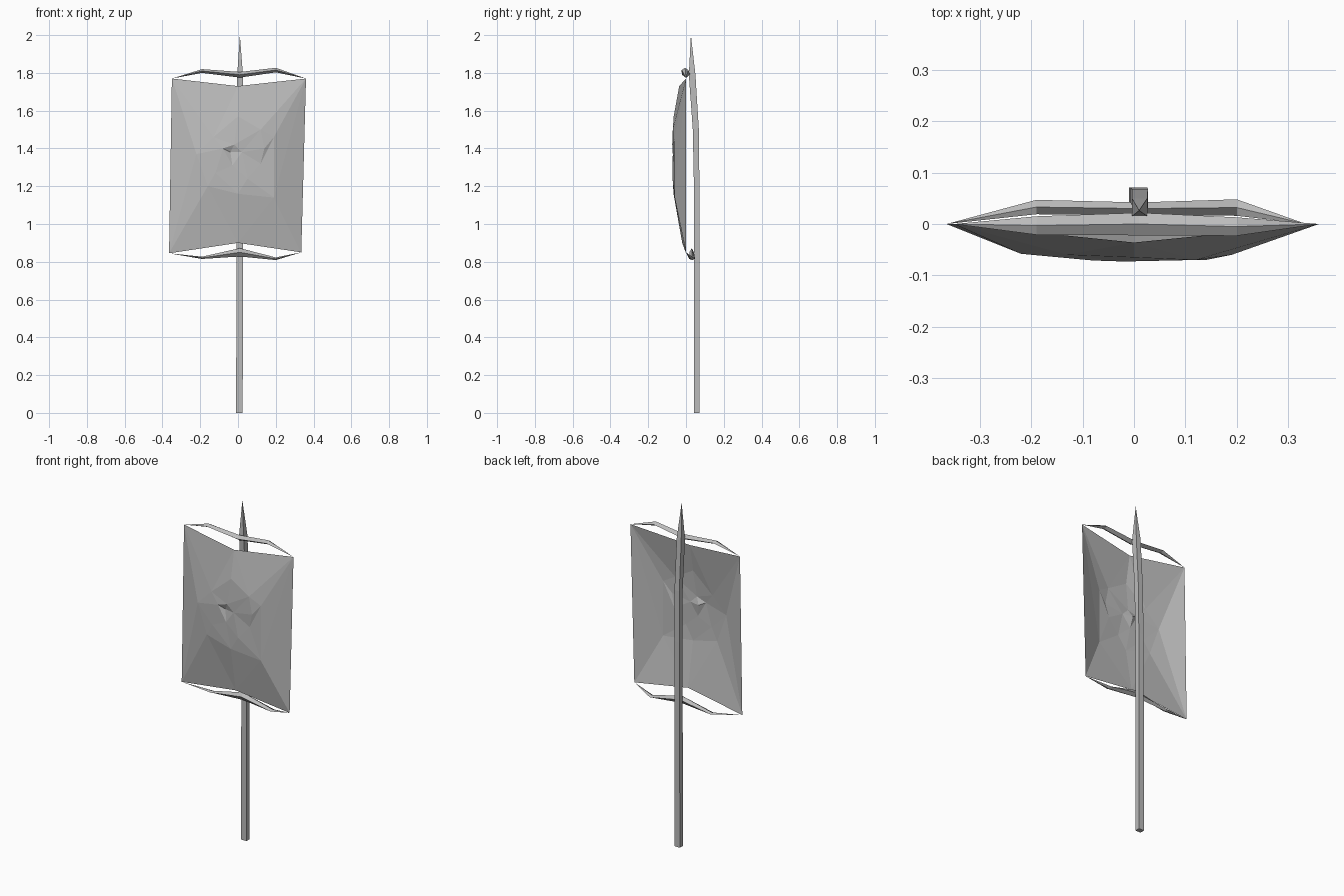
import bpy
from mathutils import Vector
from mathutils.geometry import delaunay_2d_cdt
import bmesh

cube = bpy.data.objects.get("Cube")
if cube:
    bpy.data.objects.remove(cube)

grey = bpy.data.materials.new("plain_grey")
grey.use_nodes = True
grey.diffuse_color = (0.5, 0.5, 0.5, 1)
grey.node_tree.nodes["Principled BSDF"].inputs["Base Color"].default_value = grey.diffuse_color


def add_object(name, verts, faces, solid=True):
    mesh = bpy.data.meshes.new(name)
    mesh.from_pydata(verts, [], faces)
    if solid:
        bm = bmesh.new()
        bm.from_mesh(mesh)
        bmesh.ops.recalc_face_normals(bm, faces=bm.faces)
        bm.to_mesh(mesh)
        bm.free()
    mesh.materials.append(grey)
    obj = bpy.data.objects.new(name, mesh)
    bpy.context.collection.objects.link(obj)
    return obj


def loft(name, rings, start=None, end=None):
    """Skin four-sided rings, closing each end with a point or a flat cap."""
    verts = [p for ring in rings for p in ring]
    faces = []
    for r in range(len(rings) - 1):
        for i in range(4):
            j = (i + 1) % 4
            faces.append((r * 4 + i, r * 4 + j, r * 4 + 4 + j, r * 4 + 4 + i))
    for tip, base in ((start, 0), (end, len(rings) * 4 - 4)):
        if tip:
            verts.append(tip)
            faces += [(base + i, base + (i + 1) % 4, len(verts) - 1) for i in range(4)]
        else:
            faces.append(tuple(range(base, base + 4)))
    return add_object(name, verts, faces)


# Pole: square shaft that leans forward into a spike
def square(z, x0, x1, y0, y1):
    return [(x0, y0, z), (x1, y0, z), (x1, y1, z), (x0, y1, z)]


loft("pole", [
    square(0.0, -0.01, 0.025, 0.042, 0.071),
    square(1.2, -0.007, 0.026, 0.042, 0.071),
    square(1.5, -0.004, 0.027, 0.036, 0.068),
    square(1.79, -0.004, 0.026, 0.015, 0.05),
], end=(0.01, 0.026, 2.0))


# Crossbars: diamond sections tapering to the cloth corners
def diamond(x, y, z, ry, rz):
    return [(x, y - ry, z), (x, y, z + rz), (x, y + ry, z), (x, y, z - rz)]


loft("top_crossbar", [
    diamond(-0.19, -0.003, 1.81, 0.018, 0.01),
    diamond(0.01, 0.0, 1.79, 0.022, 0.015),
    diamond(0.2, -0.005, 1.815, 0.018, 0.012),
], (-0.35, 0, 1.77), (0.36, 0, 1.77))

loft("bottom_crossbar", [
    diamond(-0.19, 0.033, 0.821, 0.014, 0.006),
    diamond(0.01, 0.03, 0.85, 0.012, 0.022),
    diamond(0.2, 0.032, 0.816, 0.016, 0.007),
], (-0.365, 0, 0.845), (0.335, 0, 0.85))

# Cloth: single billowing sheet, points given as x, y, z
outline = [
    (-0.365, 0, 0.845), (0.0, -0.02, 0.9), (0.335, 0, 0.85),
    (0.36, 0, 1.77), (0.0, -0.036, 1.73), (-0.35, 0, 1.77),
]
folds = [
    (-0.22, -0.058, 1.37), (-0.16, -0.06, 1.2), (0.0, -0.066, 1.16),
    (0.19, -0.06, 1.14), (0.19, -0.06, 1.46), (0.12, -0.07, 1.5),
    (0.0, -0.065, 1.57), (-0.13, -0.06, 1.46), (-0.08, -0.071, 1.4),
    (-0.02, -0.073, 1.42), (-0.04, -0.058, 1.38), (0.02, -0.07, 1.38),
    (0.14, -0.07, 1.4), (-0.03, -0.068, 1.31), (0.12, -0.064, 1.32),
    (-0.12, -0.066, 1.27), (0.05, -0.071, 1.24),
]
points = outline + folds
border = [(i, (i + 1) % len(outline)) for i in range(len(outline))]
flat, _, tris, sources, _, _ = delaunay_2d_cdt(
    [Vector((x, z)) for x, y, z in points], border, [], 1, 1e-5)
cloth = [points[s[0]] for s in sources]
add_object("banner_cloth", cloth, tris, solid=False)
